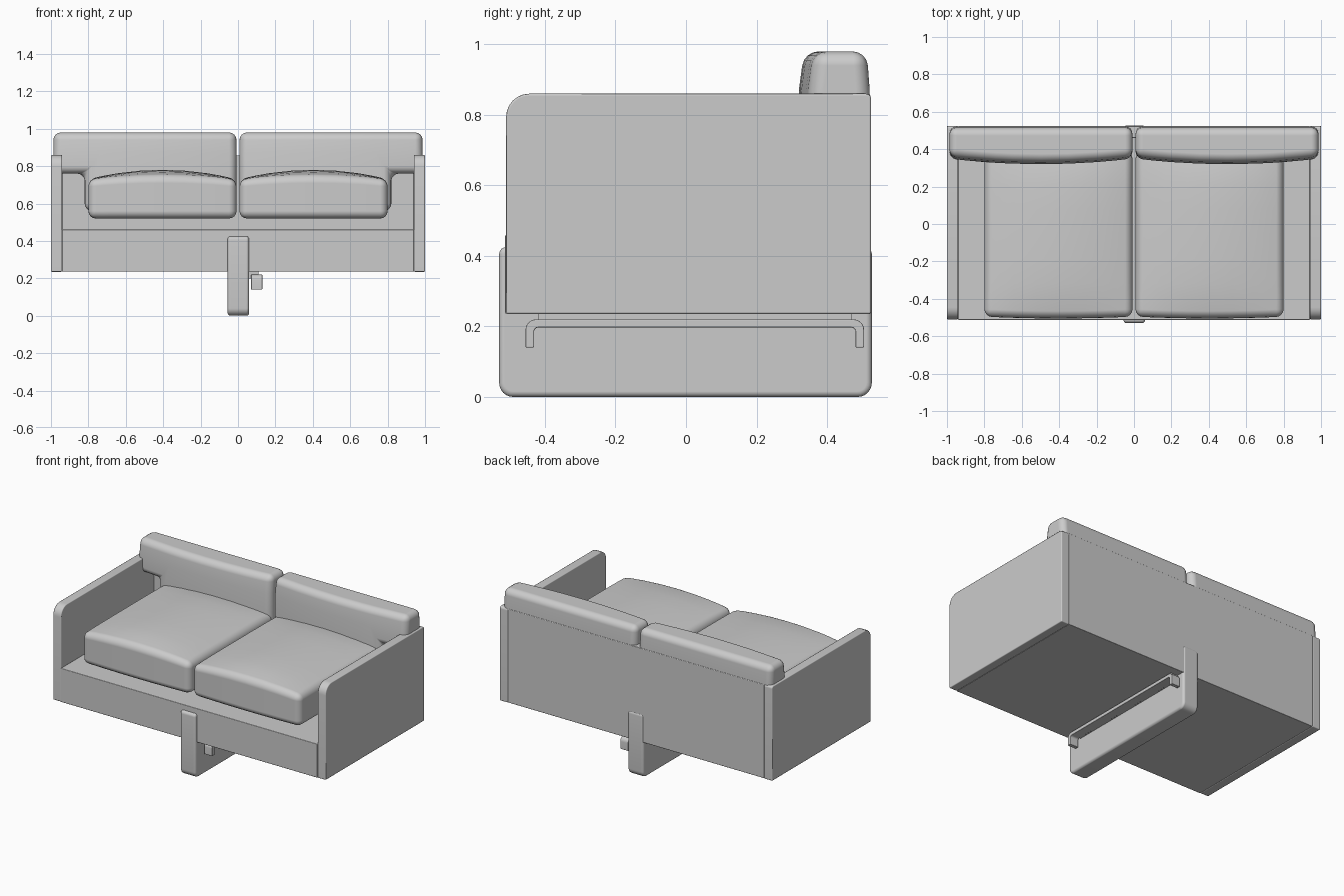
import bpy, bmesh
from mathutils import Vector

cube = bpy.data.objects.get("Cube")
if cube:
    bpy.data.objects.remove(cube, do_unlink=True)

# One plain colour for the whole sofa
grey = bpy.data.materials.new("light_grey")
grey.use_nodes = True
grey.diffuse_color = (0.6, 0.6, 0.6, 1)
grey.node_tree.nodes["Principled BSDF"].inputs["Base Color"].default_value = (0.6, 0.6, 0.6, 1)


def rounded(corners, steps=6):
    """Outline from (u, v, radius) corners, each rounded by a quadratic arc."""
    out = []
    for i, (u, v, r) in enumerate(corners):
        p = Vector((u, v))
        if not r:
            out.append(p)
            continue
        a = p + (Vector(corners[i - 1][:2]) - p).normalized() * r
        b = p + (Vector(corners[(i + 1) % len(corners)][:2]) - p).normalized() * r
        w = 0.707  # rational weight gives a true circular arc
        for k in range(steps + 1):
            t = k / steps
            c = ((1 - t) ** 2, 2 * w * t * (1 - t), t * t)
            out.append((a * c[0] + p * c[1] + b * c[2]) / sum(c))
    return out


def prism(outline, axis, lo, hi):
    """Extrude an outline along x (outline is y, z) or y (outline is x, z)."""
    bm = bmesh.new()
    rings = []
    for d in (lo, hi):
        rings.append([bm.verts.new((d, u, v) if axis == "x" else (u, d, v)) for u, v in outline])
    bm.faces.new(rings[0])
    bm.faces.new(rings[1])
    n = len(outline)
    for i in range(n):
        j = (i + 1) % n
        bm.faces.new((rings[0][i], rings[0][j], rings[1][j], rings[1][i]))
    bmesh.ops.recalc_face_normals(bm, faces=bm.faces)
    return bm


def rect(u0, u1, v0, v1, r=0):
    return rounded([(u0, v0, r), (u1, v0, r), (u1, v1, r), (u0, v1, r)])


def slice_mesh(bm, axis, places):
    normal = [0, 0, 0]
    normal[axis] = 1
    for d in places:
        co = [0, 0, 0]
        co[axis] = d
        geom = bm.verts[:] + bm.edges[:] + bm.faces[:]
        bmesh.ops.bisect_plane(bm, geom=geom, plane_co=co, plane_no=normal, dist=1e-5)


def finish(name, bm, bevel=0.0, segments=2, mirror=False):
    mesh = bpy.data.meshes.new(name)
    bm.to_mesh(mesh)
    bm.free()
    mesh.materials.append(grey)
    ob = bpy.data.objects.new(name, mesh)
    bpy.context.collection.objects.link(ob)
    if bevel:
        for p in mesh.polygons:
            p.use_smooth = True
        m = ob.modifiers.new("soft_edges", "BEVEL")
        m.width, m.segments = bevel, segments
        m.limit_method, m.angle_limit = "ANGLE", 0.7
        m.use_clamp_overlap = False
        m.harden_normals = True
    if mirror:
        ob.modifiers.new("other_side", "MIRROR")
    return ob


# Side panels with a rounded upper front corner
side = rounded([(-0.51, 0.235, 0), (0.525, 0.235, 0), (0.525, 0.86, 0.015), (-0.51, 0.86, 0.065)])
finish("side_panels", prism(side, "x", 0.94, 1.0), 0.006, 2, mirror=True)

# Seat base and back panel
finish("seat_base", prism(rect(-0.513, 0.48, 0.236, 0.46), "x", -0.941, 0.941), 0.004)
finish("back_panel", prism(rect(0.46, 0.523, 0.236, 0.858), "x", -0.941, 0.941), 0.004)

# Seat cushions: crowned top, slightly bowed front
x0, x1, y0, y1 = 0.008, 0.80, -0.495, 0.39
bm = prism(rect(x0, x1, 0.52, 0.73), "y", y0, y1)
bmesh.ops.remove_doubles(bm, verts=bm.verts, dist=1e-5)
cuts = [0.1, 0.2, 0.35, 0.5, 0.65, 0.8, 0.9]
slice_mesh(bm, 0, [x0 + (x1 - x0) * t for t in cuts])
slice_mesh(bm, 1, [y0 + (y1 - y0) * t for t in cuts])
for v in bm.verts:
    u = (2 * v.co.x - x0 - x1) / (x1 - x0)
    w = (2 * v.co.y - y0 - y1) / (y1 - y0)
    if v.co.z > 0.7:
        v.co.z += 0.02 * (1 - u * u) + 0.03 * (1 - u * u) * (1 - w ** 4)
    if w < -0.99:
        v.co.y -= 0.01 * (1 - u * u)
finish("seat_cushions", bm, 0.04, 4, mirror=True)

# Back cushions: wide upper part resting over the arms, narrow lower part
tee = [Vector(p) for p in ((0.008, 0.56), (0.82, 0.56), (0.82, 0.76),
                           (0.987, 0.76), (0.987, 0.98), (0.008, 0.98))]
bm = prism(tee, "y", 0.35, 0.521)
slice_mesh(bm, 0, [0.1, 0.2, 0.35, 0.5, 0.65, 0.74, 0.9])
slice_mesh(bm, 2, [0.66, 0.87])
for v in bm.verts:
    u = (2 * v.co.x - 0.995) / 0.98
    if v.co.y < 0.4:
        v.co.y -= 0.03 * (1 - u * u)
        if v.co.z > 0.95:
            v.co.y += 0.015
    elif v.co.z > 0.95:
        v.co.y -= 0.008
finish("back_cushions", bm, 0.04, 4, mirror=True)

# Central fin that carries the sofa
fin = rounded([(-0.53, 0, 0.04), (0.527, 0, 0.04), (0.527, 0.425, 0.02), (-0.53, 0.425, 0.02)])
finish("support_fin", prism(fin, "x", -0.056, 0.06), 0.016, 3)

# Bent rail along one side of the fin, with its mounting strip
rail = rounded([(-0.455, 0.14, 0), (-0.455, 0.22, 0.03), (0.505, 0.22, 0.03), (0.505, 0.14, 0),
                (0.481, 0.14, 0), (0.481, 0.197, 0.012), (-0.431, 0.197, 0.012), (-0.431, 0.14, 0)])
finish("side_rail", prism(rail, "x", 0.07, 0.13), 0.003)
finish("rail_mount", prism(rect(-0.42, 0.47, 0.2, 0.238), "x", 0.05, 0.11))
